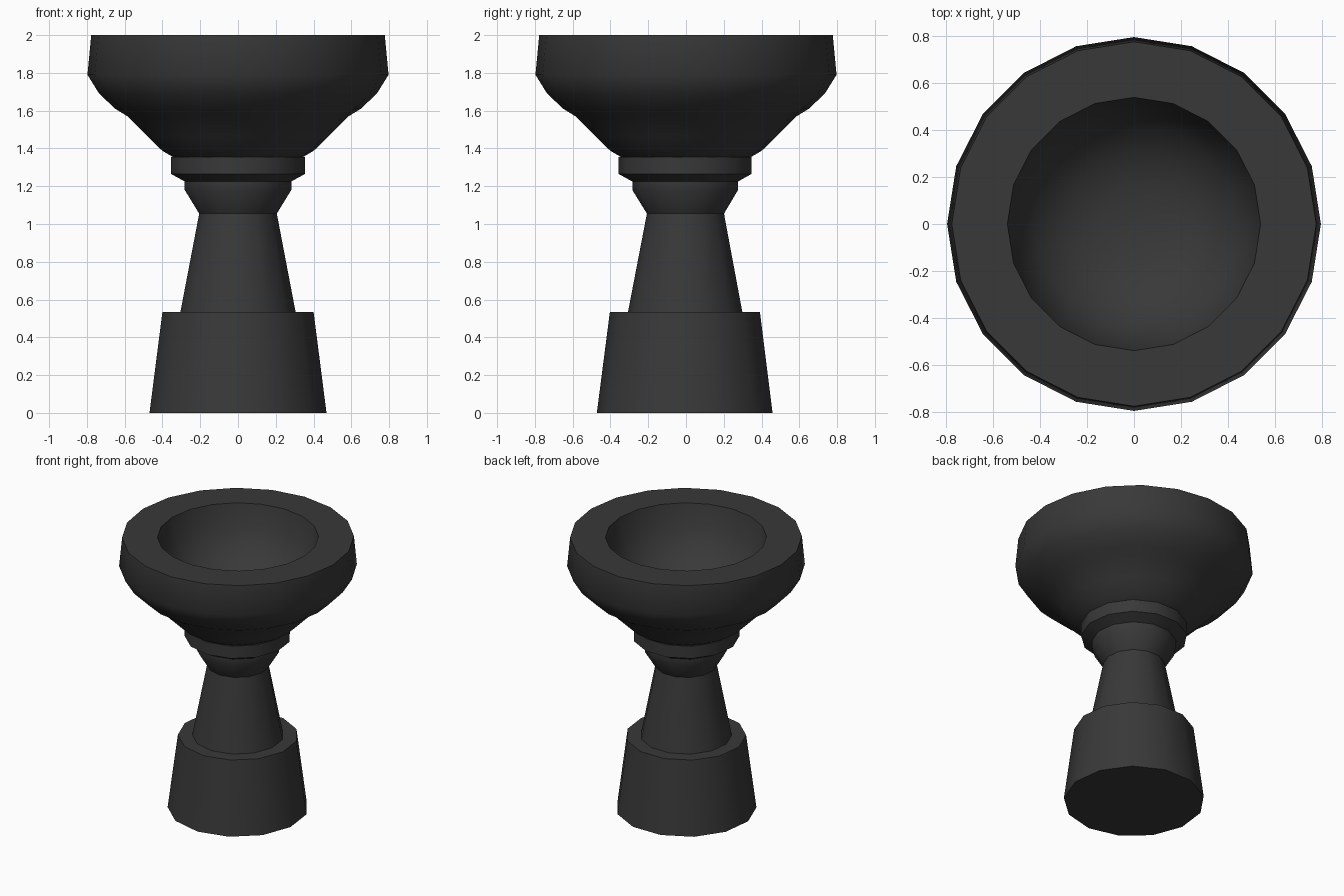
import bpy
import bmesh
from math import sin, cos, pi, radians

if "Cube" in bpy.data.objects:
    bpy.data.objects.remove(bpy.data.objects["Cube"])

dark = bpy.data.materials.new("dark_stone")
dark.diffuse_color = (0.04, 0.04, 0.04, 1)
dark.use_nodes = True
dark.node_tree.nodes["Principled BSDF"].inputs["Base Color"].default_value = dark.diffuse_color


def lathe(name, profile, sides):
    """Revolve (radius, z) points around z; one vertex points to the front."""
    bm = bmesh.new()
    rings = []
    for r, z in profile:
        if r == 0:
            rings.append([bm.verts.new((0, 0, z))] * sides)
        else:
            rings.append([bm.verts.new((r * cos(a), r * sin(a), z))
                          for a in (2 * pi * i / sides - pi / 2 for i in range(sides))])
    for low, high in zip(rings, rings[1:]):
        for i in range(sides):
            j = (i + 1) % sides
            quad = list(dict.fromkeys((low[i], low[j], high[j], high[i])))
            bm.faces.new(quad)
    mesh = bpy.data.meshes.new(name)
    bm.to_mesh(mesh)
    bm.free()
    mesh.materials.append(dark)
    ob = bpy.data.objects.new(name, mesh)
    bpy.context.collection.objects.link(ob)
    bpy.ops.object.select_all(action='DESELECT')
    ob.select_set(True)
    bpy.context.view_layer.objects.active = ob
    bpy.ops.object.shade_smooth_by_angle(angle=radians(40))
    return ob


# tapered foot with a flat ledge on top
lathe("base", [(0, 0), (0.472, 0), (0.403, 0.535), (0.307, 0.535)], 13)
# narrowing column
lathe("stem", [(0.307, 0.535), (0.207, 1.055)], 13)
# flared neck and ring under the bowl
lathe("collar", [(0.207, 1.055), (0.284, 1.18), (0.284, 1.225),
                 (0.357, 1.265), (0.357, 1.355), (0.33, 1.355)], 13)
# thick bowl: outside, rim, hollow
lathe("bowl", [(0.345, 1.355), (0.40, 1.387), (0.475, 1.46), (0.585, 1.57),
               (0.65, 1.61), (0.735, 1.69), (0.797, 1.79), (0.777, 2.0),
               (0.54, 2.0), (0.505, 1.83), (0.425, 1.69), (0.29, 1.59),
               (0.15, 1.55), (0, 1.54)], 20)
